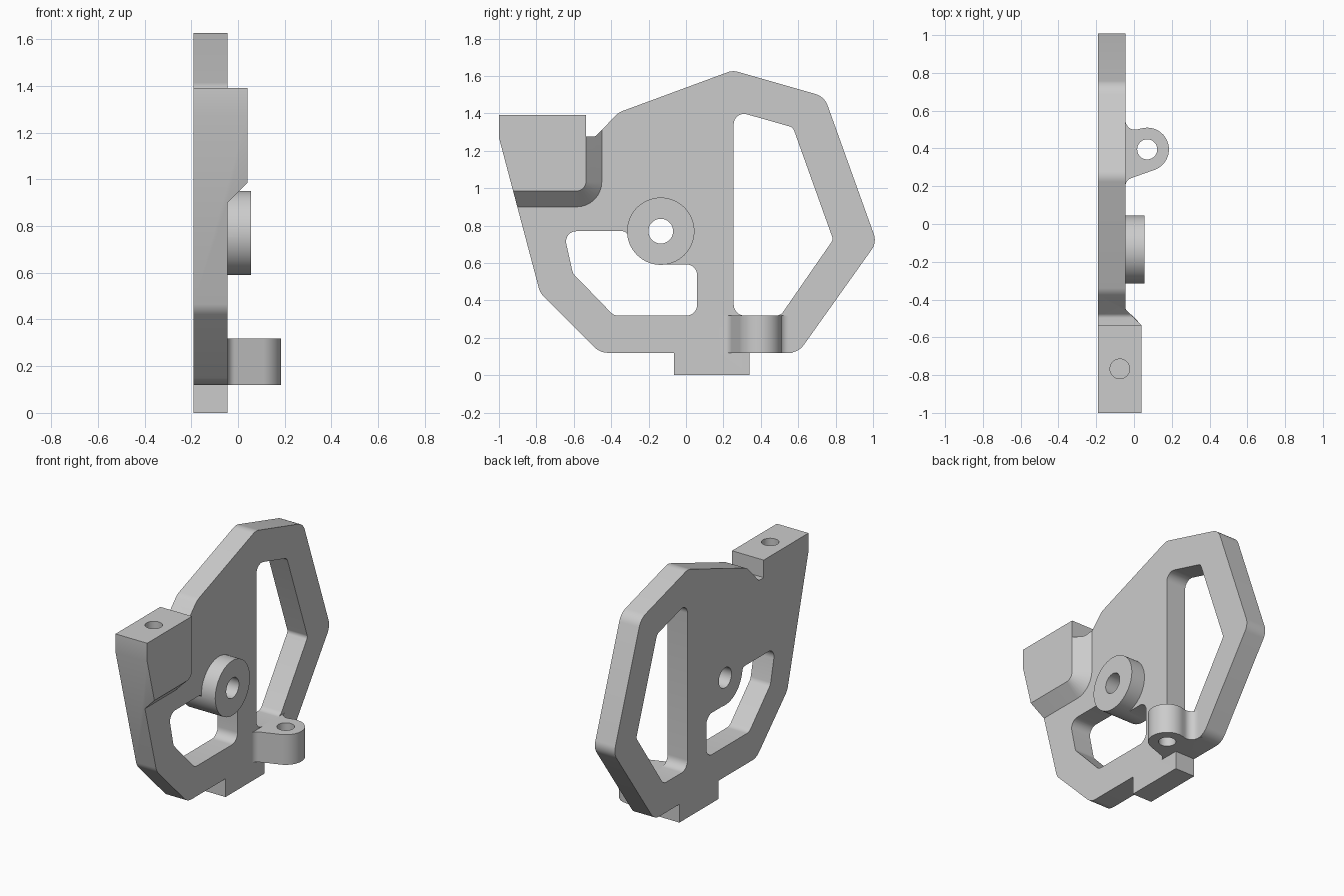
import bpy
import bmesh
from math import radians, cos, sin, tan
from mathutils import Vector

cube = bpy.data.objects.get("Cube")
if cube:
    bpy.data.objects.remove(cube, do_unlink=True)

grey = bpy.data.materials.new("plain grey")
grey.use_nodes = True
colour = (0.6, 0.6, 0.6, 1)
grey.diffuse_color = colour
grey.node_tree.nodes["Principled BSDF"].inputs["Base Color"].default_value = colour

BACK, FACE = -0.19, -0.045          # plate thickness range along x


def rounded(corners, steps=8):
    """Outline from (u, v, radius) corners with tangent arcs."""
    out = []
    for i, (u, v, r) in enumerate(corners):
        p = Vector((u, v))
        if r == 0:
            out.append(p)
            continue
        a = (Vector(corners[i - 1][:2]) - p).normalized()
        b = (Vector(corners[(i + 1) % len(corners)][:2]) - p).normalized()
        half = a.angle(b) / 2
        centre = p + (a + b).normalized() * (r / sin(half))
        start = p + a * (r / tan(half)) - centre
        end = p + b * (r / tan(half)) - centre
        sweep = start.angle_signed(end)
        for k in range(steps + 1):
            t = -sweep * k / steps
            out.append(centre + Vector((start.x * cos(t) - start.y * sin(t),
                                        start.x * sin(t) + start.y * cos(t))))
    return out


def circle(u, v, r, n=64):
    return [Vector((u + r * cos(radians(360 * k / n)), v + r * sin(radians(360 * k / n))))
            for k in range(n)]


def loft(name, layers, axis="X"):
    """Solid through matching outlines, each given as (height along axis, points)."""
    bm = bmesh.new()
    rings = []
    for h, pts in layers:
        rings.append([bm.verts.new((h, p.x, p.y) if axis == "X" else (p.x, p.y, h)) for p in pts])
    n = len(rings[0])
    for low, high in zip(rings, rings[1:]):
        for i in range(n):
            j = (i + 1) % n
            bm.faces.new((low[i], low[j], high[j], high[i]))
    bm.faces.new(rings[0])
    bm.faces.new(rings[-1])
    bmesh.ops.recalc_face_normals(bm, faces=bm.faces)
    mesh = bpy.data.meshes.new(name)
    bm.to_mesh(mesh)
    bm.free()
    mesh.materials.append(grey)
    obj = bpy.data.objects.new(name, mesh)
    bpy.context.collection.objects.link(obj)
    return obj


def prism(name, pts, low, high, axis="X"):
    return loft(name, [(low, pts), (high, pts)], axis)


def combine(target, tool, operation):
    mod = target.modifiers.new(operation, "BOOLEAN")
    mod.operation, mod.solver, mod.object = operation, "EXACT", tool
    bpy.context.view_layer.objects.active = target
    bpy.ops.object.modifier_apply(modifier=mod.name)
    bpy.data.objects.remove(tool, do_unlink=True)


# Slab stock, trimmed to the outline below
stock = [Vector(p) for p in ((-2, -1), (2, -1), (2, 3), (-2, 3))]
bracket = prism("bracket", stock, BACK, FACE)


# Raised corner block with a chamfered foot
def block_outline(d):
    edge, foot = -0.535 + d, 0.985 - d
    return rounded([(-1.5, foot, 0), (edge, foot, 0.05 + d), (edge, 1.8, 0), (-1.5, 1.8, 0)])


block = loft("corner_block", [(-0.12, block_outline(0.085)), (FACE, block_outline(0.085)),
                              (0.04, block_outline(0))])
combine(bracket, block, "UNION")

# Outer silhouette, including bottom tab
outline = rounded([
    (-0.065, 0.12, 0), (-0.065, 0, 0), (0.34, 0, 0), (0.34, 0.12, 0),
    (0.6, 0.12, 0.1), (1.02, 0.71, 0.09), (0.74, 1.49, 0.1), (0.25, 1.63, 0.09),
    (-0.36, 1.405, 0.1), (-0.485, 1.275, 0.03), (-0.535, 1.275, 0), (-0.535, 1.39, 0),
    (-1, 1.39, 0), (-1, 1.27, 0), (-0.78, 0.44, 0.1), (-0.46, 0.12, 0.1)])
combine(bracket, prism("outline", outline, -0.5, 0.5), "INTERSECT")

# Two windows
tall_window = rounded([(0.255, 0.318, 0.06), (0.255, 1.415, 0.055), (0.572, 1.325, 0.04),
                       (0.787, 0.725, 0.03), (0.505, 0.318, 0.05)])
low_window = rounded([(-0.655, 0.77, 0.055), (-0.605, 0.545, 0.05), (-0.385, 0.318, 0.06),
                      (0.06, 0.318, 0.06), (0.06, 0.593, 0.06), (-0.135, 0.593, 0),
                      (-0.2, 0.7, 0), (-0.308, 0.735, 0), (-0.318, 0.77, 0.03)])
for window in (tall_window, low_window):
    combine(bracket, prism("window", window, -0.5, 0.5), "DIFFERENCE")

# Round boss with through hole
combine(bracket, prism("boss", circle(-0.135, 0.77, 0.18), BACK, 0.055), "UNION")
combine(bracket, prism("boss_hole", circle(-0.135, 0.77, 0.066), -0.5, 0.5), "DIFFERENCE")

# Side ear with filleted root and vertical hole
ear_x, ear_y, ear_r = 0.07, 0.395, 0.115
nose = [(ear_x + ear_r * cos(radians(a)), ear_y + ear_r * sin(radians(a)), 0)
        for a in range(-70, 106, 7)]
ear = rounded([(-0.06, 0.17, 0), (FACE, 0.17, 0), (FACE, 0.232, 0.045)] + nose
              + [(FACE, 0.485, 0.05), (FACE, 0.57, 0), (-0.06, 0.57, 0)])
combine(bracket, prism("ear", ear, 0.12, 0.318, "Z"), "UNION")
combine(bracket, prism("ear_hole", circle(ear_x, ear_y, 0.053), 0.05, 0.5, "Z"), "DIFFERENCE")

# Blind hole in the block top
combine(bracket, prism("block_hole", circle(-0.075, -0.767, 0.052), 1.08, 1.6, "Z"), "DIFFERENCE")

# Smooth arcs, crisp edges
bpy.ops.object.select_all(action="DESELECT")
bracket.select_set(True)
bpy.context.view_layer.objects.active = bracket
bpy.ops.object.shade_smooth_by_angle(angle=radians(25))
